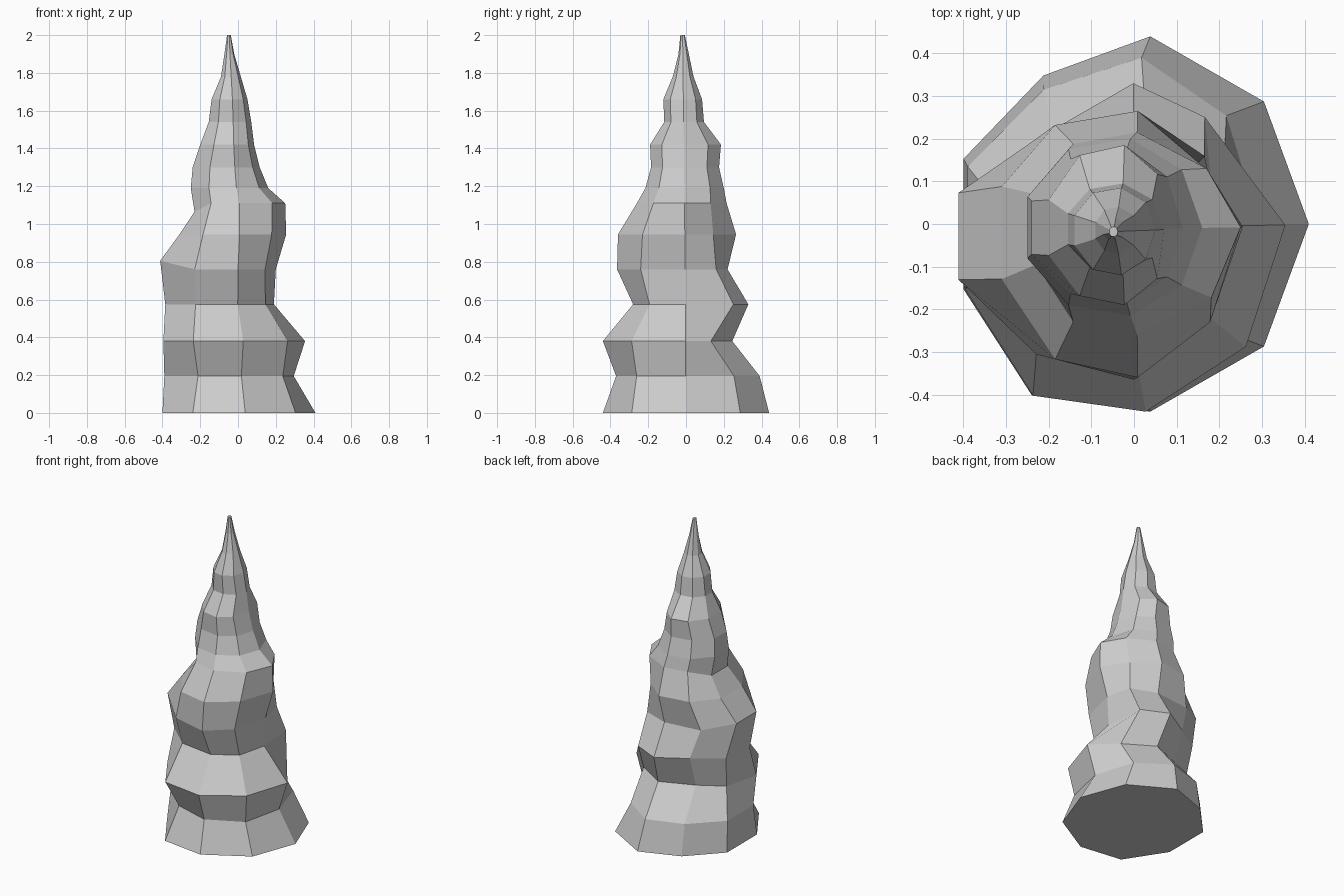
import bpy, bmesh
from math import cos, sin, radians

SIDES = 9
# ring profile: z on right, z on left, x min, x max, y min, y max
RINGS = [
    (0.00, 0.00, -0.40, 0.41, -0.44, 0.44),
    (0.195, 0.195, -0.39, 0.295, -0.37, 0.39),
    (0.38, 0.38, -0.395, 0.355, -0.44, 0.245),
    (0.575, 0.575, -0.385, 0.19, -0.28, 0.33),
    (0.76, 0.805, -0.412, 0.20, -0.365, 0.22),
    (0.945, 0.945, -0.31, 0.255, -0.36, 0.265),
    (1.11, 1.065, -0.23, 0.25, -0.26, 0.215),
    (1.19, 1.19, -0.25, 0.16, -0.215, 0.20),
    (1.30, 1.30, -0.24, 0.115, -0.185, 0.175),
    (1.42, 1.42, -0.20, 0.085, -0.19, 0.185),
    (1.54, 1.54, -0.155, 0.07, -0.115, 0.095),
    (1.66, 1.66, -0.14, 0.05, -0.12, 0.085),
    (1.78, 1.78, -0.09, 0.015, -0.07, 0.04),
    (1.90, 1.90, -0.072, -0.02, -0.04, 0.015),
    (2.00, 2.00, -0.058, -0.038, -0.03, -0.006),
]
# dents and bumps: (ring, corner) -> radius factor
DENTS = {
    (0, 3): 0.9, (0, 6): 1.04,
    (1, 3): 0.92, (1, 6): 0.92, (1, 7): 1.0, (1, 8): 1.08,
    (2, 1): 0.83, (2, 3): 0.75, (2, 4): 0.84, (2, 6): 1.04,
    (3, 1): 1.17, (3, 3): 0.77, (3, 4): 0.92, (3, 8): 1.05,
    (4, 1): 1.12, (4, 6): 0.95,
    (5, 1): 0.85, (5, 8): 0.97, (6, 1): 0.95,
}


def ring_points(i, z, z_left, x0, x1, y0, y1):
    """Nine-sided ring, each quadrant stretched to its own extents."""
    t = i / (len(RINGS) - 1)
    cx, cy = -0.04 - 0.008 * t, -0.018 * t
    pts = []
    for k in range(SIDES):
        a = radians(360 / SIDES * k)
        c, s = cos(a), sin(a)
        rx = x1 - cx if c > 0 else (cx - x0) / cos(radians(20))
        ry = (y1 - cy if s > 0 else cy - y0) / sin(radians(80))
        zz = z_left if c < -0.7 else z
        f = DENTS.get((i, k), 1.0)
        pts.append((cx + rx * c * f, cy + ry * s * f, zz))
    return pts


# rock spire, skinned ring by ring
bm = bmesh.new()
loops = [[bm.verts.new(p) for p in ring_points(i, *r)] for i, r in enumerate(RINGS)]
for low, high in zip(loops, loops[1:]):
    for k in range(SIDES):
        n = (k + 1) % SIDES
        bm.faces.new((low[k], low[n], high[n], high[k]))
bm.faces.new(loops[0][::-1])
bm.faces.new(loops[-1])
mesh = bpy.data.meshes.new("rock_spire")
bm.to_mesh(mesh)
bm.free()
bpy.context.collection.objects.link(bpy.data.objects.new("rock_spire", mesh))
